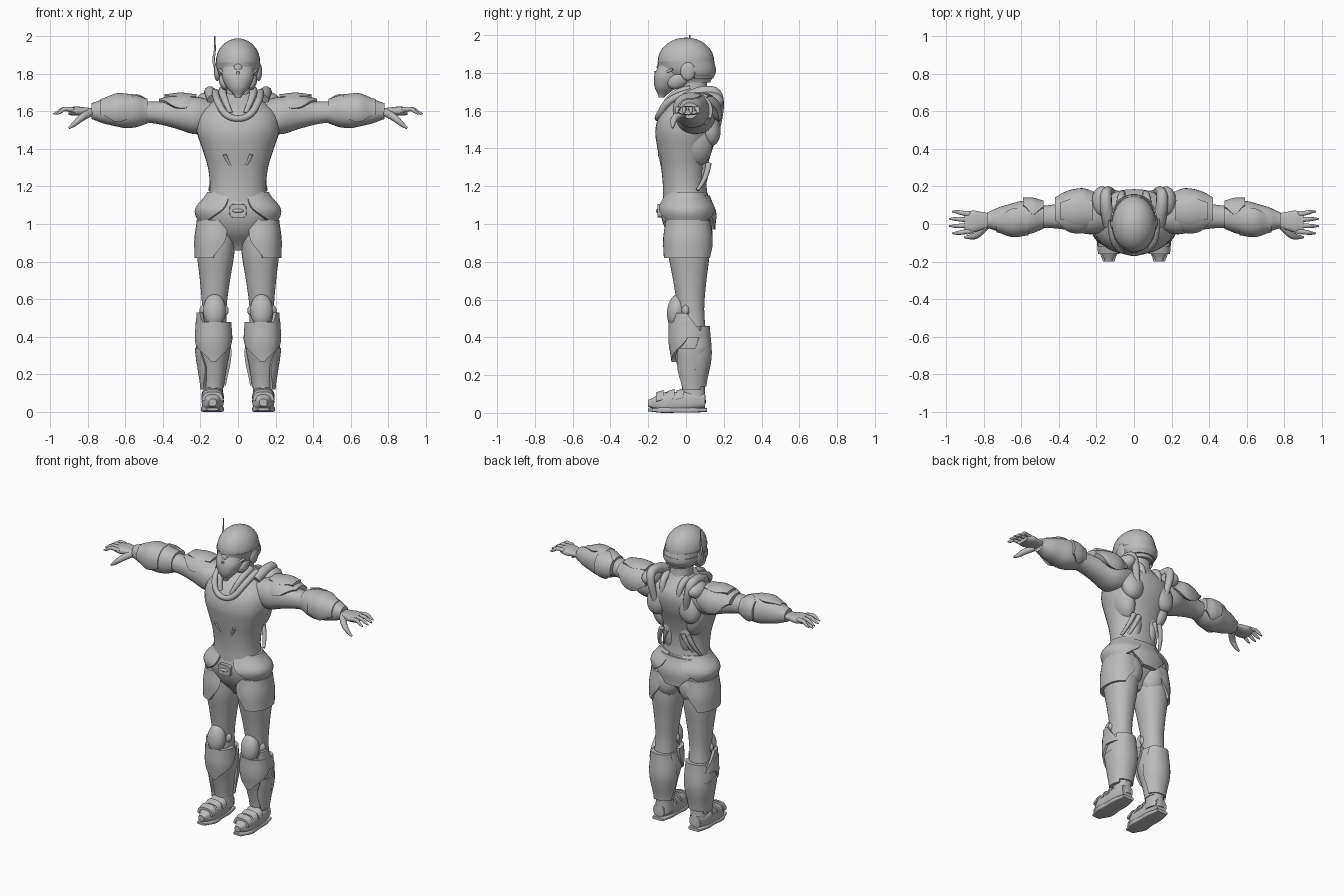
import bpy, bmesh
from math import sin, cos, pi, radians, copysign
from mathutils import Matrix, Vector, Euler

if "Cube" in bpy.data.objects:
    bpy.data.objects.remove(bpy.data.objects["Cube"])

grey = bpy.data.materials.new("armour grey")
grey.use_nodes = True
colour = (.5, .5, .5, 1)
grey.diffuse_color = colour
grey.node_tree.nodes["Principled BSDF"].inputs["Base Color"].default_value = colour

# Facing directions of armour plates around an upright body
LEFT, FRONT, BACK = 0, -90, 90
# Facing directions around an arm
ARM_BACK, ARM_TOP = 0, 90
STEPS, SIDES = 20, 36


def finish(name, data, mirror):
    obj = bpy.data.objects.new(name, data)
    bpy.context.collection.objects.link(obj)
    data.materials.append(grey)
    if mirror:
        obj.modifiers.new("Mirror", "MIRROR").use_mirror_merge = False


def finish_bmesh(name, bm, mirror):
    bmesh.ops.recalc_face_normals(bm, faces=bm.faces)
    mesh = bpy.data.meshes.new(name)
    bm.to_mesh(mesh)
    bm.free()
    finish(name, mesh, mirror)


def sample(values, t):
    """Smooth curve through evenly spaced values, t from start to end."""
    last = len(values) - 1
    i = min(int(t * last), last - 1)
    f = t * last - i
    a, b, c, d = (values[min(max(k, 0), last)] for k in (i - 1, i, i + 1, i + 2))
    return b + f / 2 * (c - a + f * (2 * a - 5 * b + 4 * c - d + f * (3 * (b - c) + d - a)))


def loft(name, start, end, radii, flat=1, power=2.2, mirror=True, bow=(0, 0, 0),
         facing=None, spreads=(), thick=.03):
    """Body along a line, or a curved armour plate if it has a facing angle."""
    start, end, bow = Vector(start), Vector(end), Vector(bow)
    length = [abs(c) for c in end - start]
    axis = length.index(max(length))
    u, v = [i for i in range(3) if i != axis]

    def point(centre, radius_u, radius_v, angle):
        co = centre.copy()
        for i, radius, wave in ((u, radius_u, cos(angle)), (v, radius_v, sin(angle))):
            co[i] += radius * copysign(abs(wave) ** (2 / power), wave)
        return bm.verts.new(co)

    bm = bmesh.new()
    loops = []
    for step in range(STEPS + 1):
        t = step / STEPS
        centre = start.lerp(end, t) + bow * sin(pi * t)
        r = sample(radii, t)
        if facing is None:
            loops.append([point(centre, r, r * flat, 2 * pi * k / SIDES) for k in range(SIDES)])
        else:
            half = SIDES // 2
            spread = sample(spreads, t)
            angles = [radians(facing + spread * (2 * k / (half - 1) - 1)) for k in range(half)]
            loops.append([point(centre, r, r * flat, a) for a in angles] +
                         [point(centre, r - thick, r * flat - thick, a) for a in reversed(angles)])
    for a, b in zip(loops, loops[1:]):
        for k in range(SIDES):
            n = (k + 1) % SIDES
            bm.faces.new((a[k], a[n], b[n], b[k]))
    for ring in (loops[0], loops[-1]):
        for k in range(SIDES // 2 - 1):
            bm.faces.new((ring[k], ring[k + 1], ring[-k - 2], ring[-k - 1]))
    finish_bmesh(name, bm, mirror)


def blob(name, centre, radii, tilt=(0, 0, 0), mirror=True):
    bm = bmesh.new()
    turn = Euler([radians(a) for a in tilt]).to_matrix().to_4x4()
    place = Matrix.Translation(Vector(centre)) @ turn @ Matrix.Diagonal((*radii, 1))
    bmesh.ops.create_uvsphere(bm, u_segments=28, v_segments=16, radius=1, matrix=place)
    finish_bmesh(name, bm, mirror)


def tube(name, points, radius, taper=1.0, mirror=True):
    """Smooth tube that thins along a cosine towards its end."""
    curve = bpy.data.curves.new(name, "CURVE")
    curve.dimensions = "3D"
    curve.bevel_depth = radius
    curve.bevel_resolution = 3
    curve.use_fill_caps = True
    spline = curve.splines.new("NURBS")
    spline.points.add(len(points) - 1)
    for k, (p, co) in enumerate(zip(spline.points, points)):
        p.co = (*co, 1)
        p.radius = cos(taper * k / (len(points) - 1))
    spline.use_endpoint_u = True
    spline.order_u = 3
    spline.resolution_u = 6
    finish(name, curve, mirror)


# Torso, pelvis and neck
loft("torso", (0, 0, 1.1), (0, .05, 1.7), [.16, .15, .16, .19, .22, .2, .08], flat=.77, bow=(0, -.03, 0), mirror=False)
loft("pelvis", (0, .01, .86), (0, 0, 1.16), [.04, .15, .19, .16], flat=.72, mirror=False)
loft("neck", (0, .05, 1.6), (0, .04, 1.8), [.09, .07, .07], mirror=False)

# Back muscles, shoulder straps and lower back fins
blob("shoulder_blade", (.11, .12, 1.52), (.08, .06, .11), tilt=(12, -18, 0))
blob("lower_back_muscle", (.06, .07, 1.3), (.05, .05, .13))
blob("rib_side", (.13, .05, 1.42), (.06, .09, .12), tilt=(0, 15, 0))
tube("shoulder_strap", [(.13, 0, 1.66), (.15, .08, 1.71), (.15, .2, 1.69), (.11, .16, 1.5)], radius=.035)
tube("back_strap", [(.07, .09, 1.68), (.07, .19, 1.68), (.05, .15, 1.5)], radius=.024)
blob("shoulder_pad", (.17, .12, 1.65), (.055, .08, .05), tilt=(0, 20, 0))
for x in (.09, .13):
    tube("back_fin", [(x - .03, .12, 1.32), (x, .11, 1.24), (x + .02, .06, 1.18)], radius=.016)

# Collar, chest vents and buckle
tube("outer_collar", [(.12, .03, 1.7), (.12, -.09, 1.67), (.06, -.15, 1.56), (0, -.15, 1.56)], radius=.02, taper=.6)
tube("inner_collar", [(.08, .02, 1.71), (.09, -.09, 1.7), (.04, -.13, 1.59)], radius=.024)
tube("chest_vent", [(.07, -.14, 1.37), (.06, -.13, 1.34), (.04, -.13, 1.31)], radius=.01)
loft("buckle", (0, -.15, 1.07), (0, -.1, 1.07), [.044, .046], flat=.8, power=5, mirror=False)
blob("buckle_bar", (0, -.15, 1.07), (.03, .01, .01), mirror=False)

# Hip and thigh armour
loft("belt_plate", (0, .01, .98), (0, 0, 1.17), [.2, .23, .165], flat=.68, facing=LEFT, spreads=[25, 70, 75])
loft("rear_plate", (0, .02, .97), (0, 0, 1.15), [.18, .2, .17], flat=.75, facing=BACK, spreads=[15, 40, 40], mirror=False)
loft("thigh_plate", (.12, .01, .82), (.115, .01, 1.02), [.112, .115, .105], flat=1.14,
     facing=LEFT - 10, spreads=[75, 105, 110])
blob("buttock", (.09, .06, .95), (.085, .08, .11))

# Legs
loft("leg", (.115, .01, 1), (.13, .03, .4), [.1, .1, .08, .065, .07], flat=1.1)
loft("calf_armour", (.13, .04, .13), (.13, .02, .46), [.055, .07, .09, .08], flat=1.1)
loft("shin_plate", (.13, .02, .27), (.13, .01, .48), [.09, .1, .095], flat=1.08, facing=FRONT, spreads=[8, 80, 95], thick=.025)
loft("shin_wing", (.13, .02, .4), (.13, .01, .53), [.1, .09], flat=1.08, facing=LEFT - 20, spreads=[60, 18], thick=.02)
loft("calf_plate", (.13, .03, .14), (.13, .03, .46), [.07, .095, .086], flat=1.12, facing=BACK, spreads=[70, 85, 60], thick=.02)
loft("ankle_plate", (.13, .03, .12), (.13, .03, .34), [.07, .085, .1], facing=LEFT, spreads=[40, 60, 45], thick=.02)
blob("knee_pad", (.125, -.05, .54), (.06, .05, .09), tilt=(-8, 0, 0))
blob("knee_joint", (.127, 0, .54), (.078, .03, .05))

# Boots
loft("boot", (.135, -.2, .05), (.135, .1, .065), [.02, .055, .056, .055, .04], flat=.95, power=2.8)
loft("boot_sole", (.135, -.2, .015), (.135, .11, .015), [.03, .06, .055, .055, .04], flat=.25, power=5)
loft("ankle", (.13, .04, .05), (.13, .04, .2), [.055, .05, .055], flat=1.2)
for y in (-.14, -.08, -.03):
    z = .065 + y / 10
    loft("instep_strap", (.135, y - .02, z), (.135, y + .02, z + .01), [.057, .06], power=2.8,
         facing=90, spreads=[85, 85], thick=.015)

# Arms and arm armour
loft("upper_arm", (.13, .055, 1.57), (.54, .035, 1.6), [.09, .105, .08, .062, .06], flat=.95)
loft("forearm", (.48, .04, 1.6), (.78, .02, 1.6), [.066, .085, .09, .078, .064, .042])
loft("deltoid_plate", (.19, .075, 1.59), (.42, .06, 1.59), [.09, .12, .115, .09], flat=.85,
     facing=ARM_TOP - 20, spreads=[70, 95, 90, 45])
loft("shoulder_ridge", (.22, .07, 1.6), (.39, .07, 1.6), [.1, .11, .1], flat=.9, facing=ARM_TOP, spreads=[30, 40, 25])
loft("elbow_plate", (.48, .04, 1.6), (.59, .04, 1.6), [.085, .1, .1], flat=.9, facing=ARM_BACK + 15, spreads=[40, 70, 40])
loft("forearm_plate", (.56, .03, 1.6), (.73, .02, 1.6), [.09, .095, .065], facing=ARM_TOP + 45,
     spreads=[65, 80, 60], thick=.02)

# Hands
loft("palm", (.77, .02, 1.6), (.9, .01, 1.6), [.038, .048, .058, .05], flat=.42, power=2.6)
for finger in range(4):
    y = .06 - .035 * finger
    tip = .99 - .015 * abs(finger - 1.5)
    tube("finger", [(.86, y * .8, 1.6), (.92, y, 1.62), (tip - .02, y * 1.1, 1.59), (tip, y * 1.1, 1.585)],
         radius=.014, taper=1.3)
    blob("knuckle", (.885, y * .9, 1.61), (.018, .015, .012))
tube("thumb", [(.79, -.01, 1.59), (.83, -.06, 1.57), (.87, -.07, 1.53), (.9, -.07, 1.51)], radius=.022, taper=1.3)

# Helmet
blob("helmet_dome", (0, 0, 1.86), (.118, .15, .127), mirror=False)
loft("helmet_base", (0, .035, 1.75), (0, 0, 1.86), [.075, .11, .118], flat=1.26, mirror=False)
loft("face_mask", (0, -.13, 1.67), (0, -.06, 1.84), [.015, .06, .085, .085], mirror=False)
loft("helmet_rim", (0, .025, 1.77), (0, .01, 1.83), [.1, .117, .123], flat=1.2, facing=BACK,
     spreads=[80, 90, 90], thick=.02, mirror=False)
tube("nose_ridge", [(0, -.13, 1.68), (0, -.15, 1.73), (0, -.16, 1.81)], radius=.016, mirror=False)
tube("brow", [(0, -.158, 1.765), (.05, -.15, 1.78), (.1, -.07, 1.82)], radius=.012)
blob("forehead_boss", (0, -.145, 1.83), (.022, .01, .022), mirror=False)
blob("ear_disc", (.11, .01, 1.81), (.018, .04, .05))
blob("cheek_guard", (.075, -.045, 1.755), (.025, .055, .04), tilt=(25, 15, 0))
tube("antenna", [(-.12, .02, 1.83), (-.135, .02, 1.87), (-.12, .02, 1.92), (-.124, .02, 2)],
     radius=.008, taper=1.2, mirror=False)

# Smooth shading with crisp armour edges
bpy.ops.object.select_all(action="DESELECT")
for obj in bpy.context.scene.objects:
    if obj.type == "MESH" and grey.name in obj.data.materials:
        obj.select_set(True)
        bpy.context.view_layer.objects.active = obj
bpy.ops.object.shade_smooth_by_angle(angle=radians(40))
